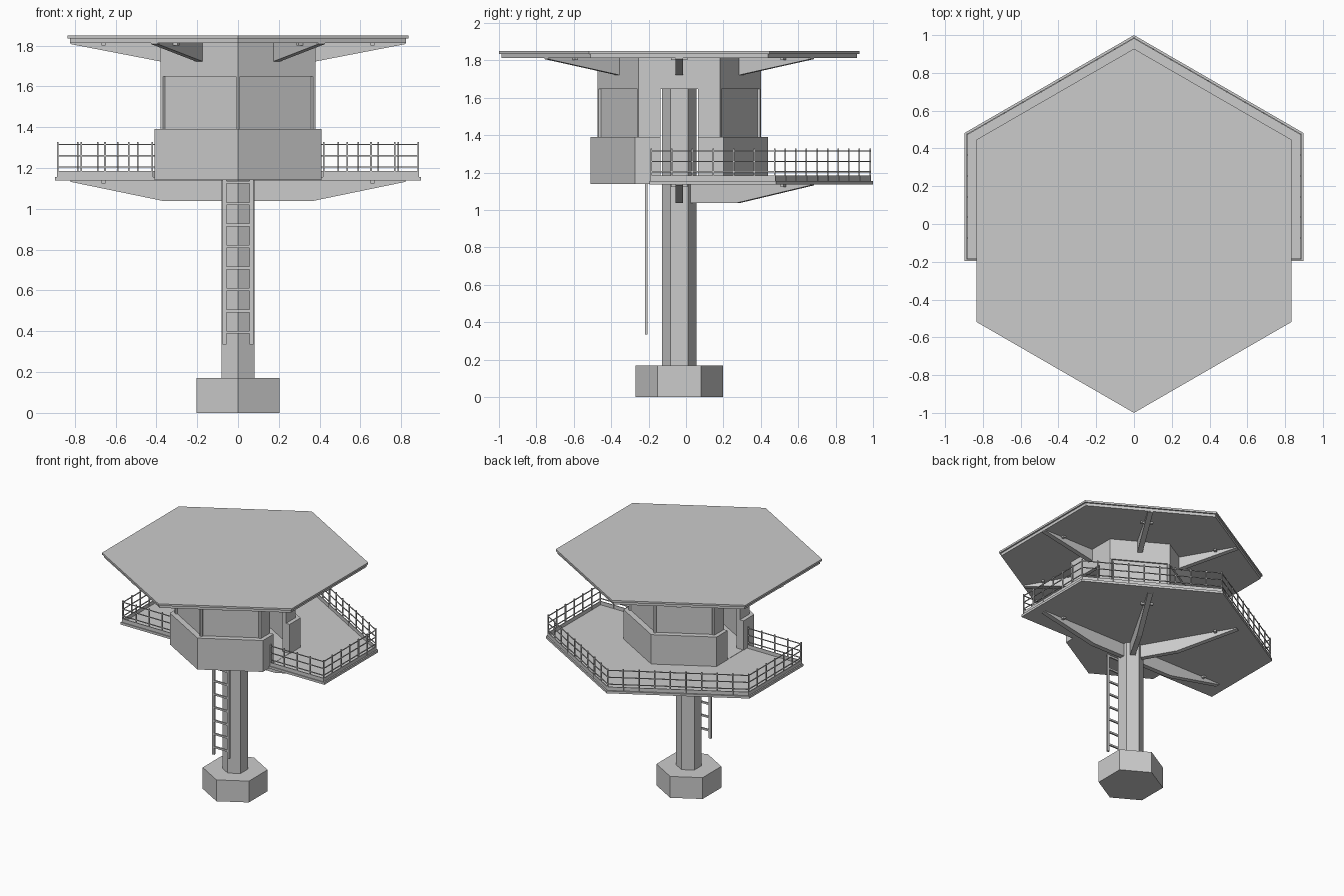
import bpy, bmesh, math
from mathutils import Vector, Matrix

if "Cube" in bpy.data.objects:
    bpy.data.objects.remove(bpy.data.objects["Cube"])

CY = -0.036            # y of the tower axis
S = math.cos(math.pi / 6)


def finish(bm, name):
    bmesh.ops.recalc_face_normals(bm, faces=bm.faces)
    me = bpy.data.meshes.new(name)
    bm.to_mesh(me)
    bm.free()
    ob = bpy.data.objects.new(name, me)
    bpy.context.collection.objects.link(ob)
    return ob


def add_prism(bm, pts, z0, z1):
    lo = [bm.verts.new((x, y, z0)) for x, y in pts]
    hi = [bm.verts.new((x, y, z1)) for x, y in pts]
    bm.faces.new(lo)
    bm.faces.new(hi)
    n = len(pts)
    for i in range(n):
        j = (i + 1) % n
        bm.faces.new((lo[i], lo[j], hi[j], hi[i]))


def prism(name, pts, z0, z1):
    bm = bmesh.new()
    add_prism(bm, pts, z0, z1)
    return finish(bm, name)


def corner(r, k, cx=0, cy=CY):
    a = math.radians(30 + 60 * k)
    return (cx + r * math.cos(a), cy + r * math.sin(a))


def hexagon(r, cx=0, cy=CY):
    return [corner(r, k, cx, cy) for k in range(6)]


def add_bar(bm, p, q, w, h):
    p, q = Vector(p), Vector(q)
    d = q - p
    rot = d.to_track_quat('X', 'Z').to_matrix().to_4x4()
    m = Matrix.Translation((p + q) / 2) @ rot @ Matrix.Diagonal((d.length, w, h, 1))
    bmesh.ops.create_cube(bm, size=1, matrix=m)


def half_wall(name, a_out, a_in, y_cut, ks, z0, z1):
    """C-shaped wall: three corners of the hexagon, ending at y_cut on the side faces."""
    s = 1 if ks[0] == 5 else -1
    outer = [(a_out, y_cut)] + [corner(a_out / S, k) for k in ks] + [(-a_out, y_cut)]
    inner = [(a_in, y_cut)] + [corner(a_in / S, k) for k in ks] + [(-a_in, y_cut)]
    return prism(name, outer + inner[::-1], z0, z1)


def fins(name, angles, r0, r1, r2, z_low, z_top, tip):
    """Tapered radial brackets with a small cross cleat."""
    bm = bmesh.new()
    prof = [(r0, z_low), (r1, z_low), (r2, z_top - tip), (r2, z_top), (r0, z_top)]
    for ang in angles:
        m = Matrix.Translation((0, CY, 0)) @ Matrix.Rotation(math.radians(ang), 4, 'Z')
        sides = [[bm.verts.new(m @ Vector((r, t, z))) for r, z in prof] for t in (-.019, .019)]
        for s in sides:
            bm.faces.new(s)
        for i in range(5):
            j = (i + 1) % 5
            bm.faces.new((sides[0][i], sides[0][j], sides[1][j], sides[1][i]))
        bmesh.ops.create_cube(bm, size=1, matrix=m @ Matrix.Translation((.66, 0, z_top - .007))
                              @ Matrix.Diagonal((.02, .09, .014, 1)))
    return finish(bm, name)


# Footing and column
prism("footing", hexagon(.235), 0, .17)
prism("column", hexagon(.093), .17, 1.815)

# Balcony deck: hexagon with the front cut straight
R = 1.036
deck = [(-R * S, -.195), (R * S, -.195)] + [corner(R, k) for k in (0, 1, 2)]
prism("deck", deck, 1.138, 1.156)
fins("deck_brackets", (0, 60, 120, 180), .07, .36, .82, 1.037, 1.138, .006)

# Cabin floor and parapet, with a doorway on each side
D0, D1 = -.137, .063
FRONT, BACK = (5, 4, 3), (0, 1, 2)
prism("cabin_floor", hexagon(.47), 1.14, 1.158)
for tag, y, ks in (("front", D0, FRONT), ("back", D1, BACK)):
    half_wall("parapet_" + tag, .41, .35, y, ks, 1.14, 1.39)
    half_wall("window_wall_" + tag, .367, .35, y, ks, 1.385, 1.65)
    half_wall("lintel_" + tag, .379, .35, CY, ks, 1.648, 1.815)

# Corner posts and flush walls beside the doors
bm = bmesh.new()
for k in range(6):
    add_prism(bm, hexagon(.012, *corner(.425, k)), 1.39, 1.65)
finish(bm, "window_posts")
bm = bmesh.new()
for s in (1, -1):
    for y0, y1 in ((CY - .219, D0), (D1, CY + .219)):
        add_prism(bm, [(s * .36, y0), (s * .379, y0), (s * .379, y1), (s * .36, y1)], 1.39, 1.65)
finish(bm, "door_side_walls")

# Roof
prism("roof_top", hexagon(.964), 1.835, 1.85)
prism("roof_under", hexagon(.95), 1.813, 1.835)
fins("roof_brackets", range(0, 360, 60), .355, .37, .82, 1.72, 1.815, .008)

# Railing round the deck
r = 1.02
half = [(.42, -.185), (r * S, -.185), corner(r, 0), corner(r, 1)]
posts, rails, toe = bmesh.new(), bmesh.new(), bmesh.new()
for s in (1, -1):
    for (ax, ay), (bx, by), n in zip(half, half[1:], (4, 6, 9)):
        a, b = Vector((s * ax, ay, 0)), Vector((s * bx, by, 0))
        for z in (1.205, 1.26, 1.315):
            add_bar(rails, a + Vector((0, 0, z)), b + Vector((0, 0, z)), .006, .006)
        add_bar(toe, a + Vector((0, 0, 1.169)), b + Vector((0, 0, 1.169)), .006, .03)
        for i in range(n):
            p = a.lerp(b, i / n)
            add_bar(posts, p + Vector((0, 0, 1.15)), p + Vector((0, 0, 1.328)), .008, .008)
add_bar(posts, (0, half[3][1], 1.15), (0, half[3][1], 1.328), .008, .008)
finish(posts, "railing_posts")
finish(rails, "railing_rails")
finish(toe, "toe_board")

# Ladder hanging from the cabin floor
bm = bmesh.new()
for s in (1, -1):
    add_bar(bm, (s * .066, -.213, .335), (s * .066, -.213, 1.145), .014, .02)
for i in range(8):
    z = .395 + .105 * i
    add_bar(bm, (-.066, -.213, z), (.066, -.213, z), .012, .014)
ladder = finish(bm, "ladder")
